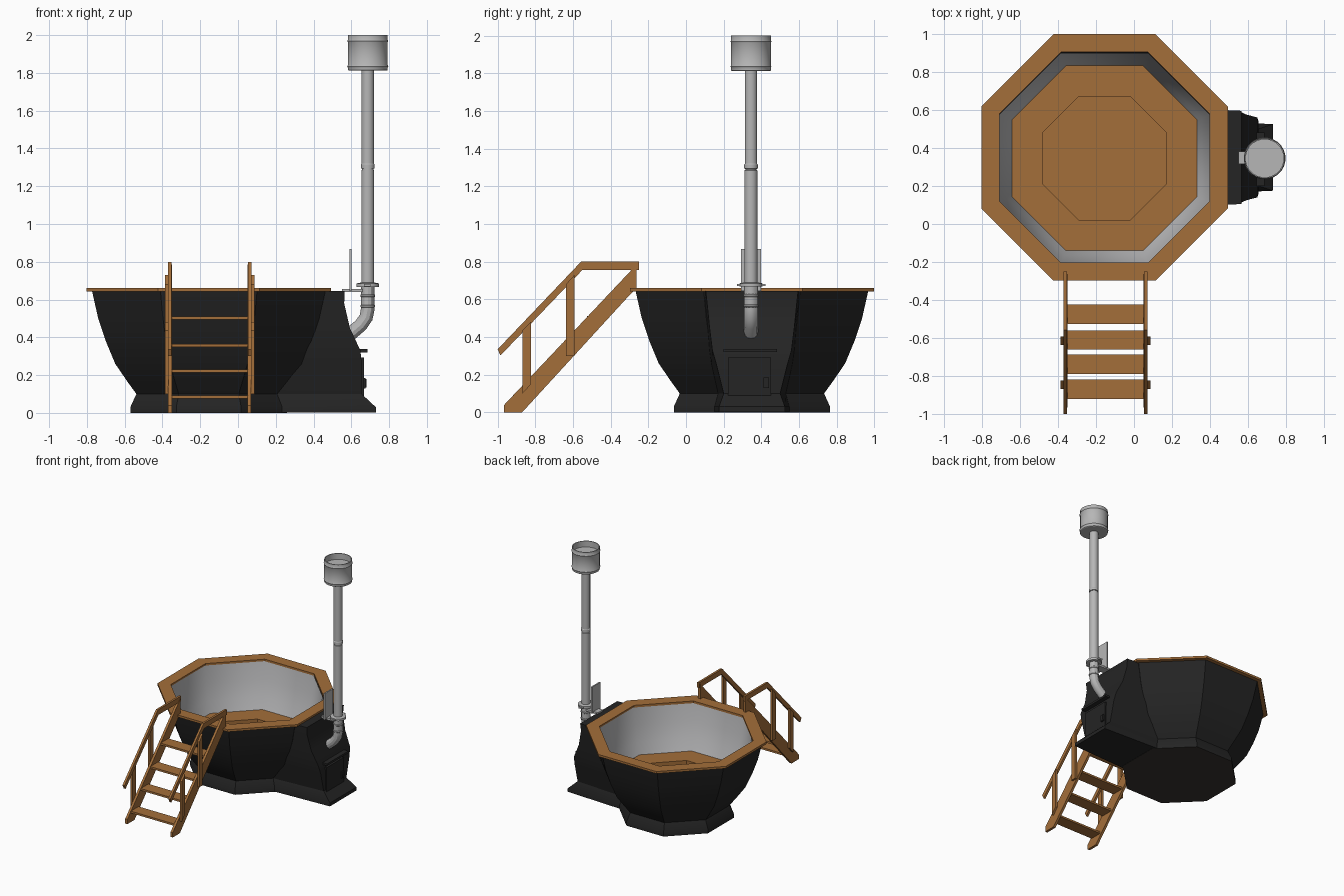
import bpy, bmesh, math

if "Cube" in bpy.data.objects:
    bpy.data.objects.remove(bpy.data.objects["Cube"])

def material(name, r, g, b):
    m = bpy.data.materials.new(name)
    m.diffuse_color = (r, g, b, 1)
    m.use_nodes = True
    m.node_tree.nodes["Principled BSDF"].inputs["Base Color"].default_value = m.diffuse_color
    return m

WOOD = material("warm_wood", 0.37, 0.157, 0.042)
BLACK = material("black_shell", 0.018, 0.018, 0.018)
UNDER = material("dark_brown_underside", 0.04, 0.034, 0.028)
STEEL = material("grey_steel", 0.47, 0.47, 0.47)
LINER = material("liner_grey", 0.52, 0.52, 0.53)
TUB = (-0.155, 0.35)
INNER = (-0.155, 0.346)
PIPE = (0.687, 0.345)

def make(name, verts, faces, mat, smooth=None, recalc=False):
    me = bpy.data.meshes.new(name)
    me.from_pydata([tuple(v) for v in verts], [], faces)
    me.materials.append(mat)
    if recalc:
        bm = bmesh.new()
        bm.from_mesh(me)
        bmesh.ops.recalc_face_normals(bm, faces=bm.faces)
        bm.to_mesh(me)
        bm.free()
    ob = bpy.data.objects.new(name, me)
    bpy.context.collection.objects.link(ob)
    if smooth:
        bpy.ops.object.select_all(action='DESELECT')
        ob.select_set(True)
        bpy.context.view_layer.objects.active = ob
        bpy.ops.object.shade_smooth_by_angle(angle=math.radians(smooth))
    return ob

def rings(name, centre, profile, mat, n=8, start=False, end=False, loop=False, smooth=None):
    """Stack of n-sided rings; profile holds (distance to flat, z)."""
    verts, faces = [], []
    for ap, z in profile:
        r = ap / math.cos(math.pi / n)
        for i in range(n):
            a = 2 * math.pi * (i + 0.5) / n
            verts.append((centre[0] + r * math.cos(a), centre[1] + r * math.sin(a), z))
    k = len(profile)
    for j in range(k if loop else k - 1):
        a, b = j * n, ((j + 1) % k) * n
        for i in range(n):
            i2 = (i + 1) % n
            faces.append((a + i, a + i2, b + i2, b + i))
    if start:
        faces.append(tuple(reversed(range(n))))
    if end:
        faces.append(tuple(range((k - 1) * n, k * n)))
    return make(name, verts, faces, mat, smooth)

def box(name, x, y, z, mat):
    v = [(a, b, c) for a in x for b in y for c in z]
    f = [(0, 1, 3, 2), (4, 6, 7, 5), (0, 4, 5, 1), (2, 3, 7, 6), (0, 2, 6, 4), (1, 5, 7, 3)]
    return make(name, v, f, mat, recalc=True)

def side_plate(name, pts, x0, x1, mat):
    """Extrude a (y, z) outline along x."""
    n = len(pts)
    v = [(x, y, z) for x in (x0, x1) for y, z in pts]
    f = [tuple(range(n)), tuple(range(n, 2 * n))]
    f += [(i, (i + 1) % n, n + (i + 1) % n, n + i) for i in range(n)]
    return make(name, v, f, mat, recalc=True)

# Tub: outer shell (underside coloured by direction), liner, seat with foot well, rim
shell = rings("tub_shell", TUB, [(0.415, 0), (0.415, 0.03), (0.383, 0.1), (0.43, 0.165), (0.495, 0.26),
              (0.545, 0.38), (0.585, 0.5), (0.617, 0.642)], BLACK, start=True, smooth=25)
shell.data.materials.append(UNDER)
for p in shell.data.polygons:
    if p.normal.z < -0.9:
        p.material_index = 1
rings("tub_liner", INNER, [(0.553, 0.645), (0.537, 0.5), (0.512, 0.37), (0.486, 0.27)], LINER, smooth=50)
rings("seat_and_foot_well", INNER, [(0.49, 0.272), (0.325, 0.272), (0.325, 0.15)], WOOD, end=True)
rings("wood_rim", TUB, [(0.648, 0.642), (0.648, 0.66), (0.553, 0.66), (0.553, 0.642)], WOOD, loop=True)

# Stove housing: z, outer x, outer half width, inner x, inner half width
levels = [(0.0, 0.73, 0.175, 0.20, 0.20), (0.03, 0.73, 0.175, 0.20, 0.20), (0.1, 0.655, 0.15, 0.20, 0.18),
          (0.26, 0.655, 0.19, 0.337, 0.215), (0.33, 0.648, 0.21, 0.362, 0.225), (0.45, 0.592, 0.225, 0.4, 0.235),
          (0.58, 0.562, 0.238, 0.435, 0.25), (0.645, 0.565, 0.245, 0.45, 0.25)]
verts, faces = [], []
for z, xo, wo, xi, wi in levels:
    verts += [(xi, 0.35 - wi, z), (xo, 0.35 - wo, z), (xo, 0.35 + wo, z), (xi, 0.35 + wi, z)]
for j in range(len(levels) - 1):
    faces += [(4 * j + i, 4 * j + (i + 1) % 4, 4 * j + 4 + (i + 1) % 4, 4 * j + 4 + i) for i in range(4)]
t = 4 * len(levels) - 4
faces += [(3, 2, 1, 0), (t, t + 1, t + 2, t + 3)]
# underside sits a hair above the tub's so the two do not overlap
verts[:4] = [(x, y, 0.002) for x, y, z in verts[:4]]
make("stove_housing", verts, faces, BLACK, smooth=20, recalc=True)

# Stove door, latch, handle and ledge
box("stove_door", (0.64, 0.667), (0.222, 0.452), (0.085, 0.292), BLACK)
box("door_latch", (0.66, 0.676), (0.412, 0.44), (0.13, 0.185), BLACK)
side_plate("door_handle", [(0.425, 0.135), (0.435, 0.135), (0.442, 0.18), (0.432, 0.18)], 0.67, 0.68, BLACK)
side_plate("stove_ledge", [(0.2, 0.32), (0.482, 0.32), (0.482, 0.337), (0.2, 0.337)], 0.63, 0.686, BLACK)

# Chimney elbow
cu = bpy.data.curves.new("chimney_elbow", 'CURVE')
cu.dimensions = '3D'
cu.bevel_depth = 0.036
cu.bevel_resolution = 4
cu.use_fill_caps = True
sp = cu.splines.new('POLY')
path = [(PIPE[0], 0.68), (PIPE[0], 0.55), (0.678, 0.505), (0.65, 0.465), (0.58, 0.405)]
sp.points.add(len(path) - 1)
for p, (x, z) in zip(sp.points, path):
    p.co = (x, PIPE[1], z, 1)
elbow = bpy.data.objects.new("chimney_elbow", cu)
bpy.context.collection.objects.link(elbow)
bpy.ops.object.select_all(action='DESELECT')
elbow.select_set(True)
bpy.context.view_layer.objects.active = elbow
bpy.ops.object.convert(target='MESH')
elbow.data.materials.clear()
elbow.data.materials.append(STEEL)
bpy.ops.object.shade_smooth_by_angle(angle=math.radians(30))

# Chimney pipe with joints, flange and cowl
N = 24
rings("chimney_pipe", PIPE, [(0.034, 0.66), (0.034, 1.285), (0.03, 1.287), (0.03, 1.293),
      (0.036, 1.295), (0.036, 1.315), (0.033, 1.32), (0.033, 1.82)], STEEL, N, smooth=30)
for i, z in enumerate((0.565, 0.62)):
    rings(f"elbow_band_{i+1}", PIPE, [(0.034, z - 0.008), (0.039, z - 0.004), (0.039, z + 0.004),
          (0.034, z + 0.008)], STEEL, N, smooth=30)
rings("chimney_flange", PIPE, [(0.06, 0.667), (0.06, 0.685), (0.036, 0.69)], STEEL, N, start=True, end=True, smooth=30)
box("flange_bar", (0.668, 0.702), (0.272, 0.422), (0.67, 0.682), STEEL)
rings("chimney_cowl", PIPE, [(0.1, 1.812), (0.105, 1.815), (0.105, 1.828), (0.109, 1.835), (0.105, 1.842),
      (0.105, 1.962), (0.109, 1.969), (0.105, 1.976), (0.105, 2.0), (0.099, 2.0), (0.099, 1.95)],
      STEEL, N, start=True, end=True, smooth=30)

# Heat guard plate and its bracket
box("heat_guard", (0.59, 0.601), (0.292, 0.398), (0.645, 0.868), STEEL)
box("guard_bracket", (0.55, 0.66), (0.315, 0.38), (0.64, 0.657), STEEL)

# Steps: stringers, handrails and posts mirrored about the ladder centre
CX = -0.15
stringer = [(-0.965, 0), (-0.87, 0), (-0.3, 0.622), (-0.262, 0.662), (-0.262, 0.785), (-0.965, 0.04)]
rail = [(-1.0, 0.335), (-0.985, 0.302), (-0.55, 0.756), (-0.25, 0.756), (-0.25, 0.8), (-0.557, 0.8)]
posts = [[(-0.868, 0.1), (-0.823, 0.15), (-0.823, 0.482), (-0.868, 0.435)],
         [(-0.637, 0.3), (-0.592, 0.3), (-0.592, 0.73), (-0.637, 0.68)]]
for side, s in (("left", -1), ("right", 1)):
    side_plate(f"{side}_stringer", stringer, CX + s * 0.2, CX + s * 0.22, WOOD)
    side_plate(f"{side}_handrail", rail, CX + s * 0.203, CX + s * 0.221, WOOD)
    for i, p in enumerate(posts):
        side_plate(f"{side}_post_{i+1}", p, CX + s * 0.219, CX + s * 0.237, WOOD)
for i, (y, z) in enumerate([(-0.87, 0.083), (-0.74, 0.223), (-0.612, 0.358), (-0.476, 0.503)]):
    box(f"tread_{i+1}", (CX - 0.202, CX + 0.202), (y - 0.049, y + 0.053), (z - 0.008, z + 0.008), WOOD)
